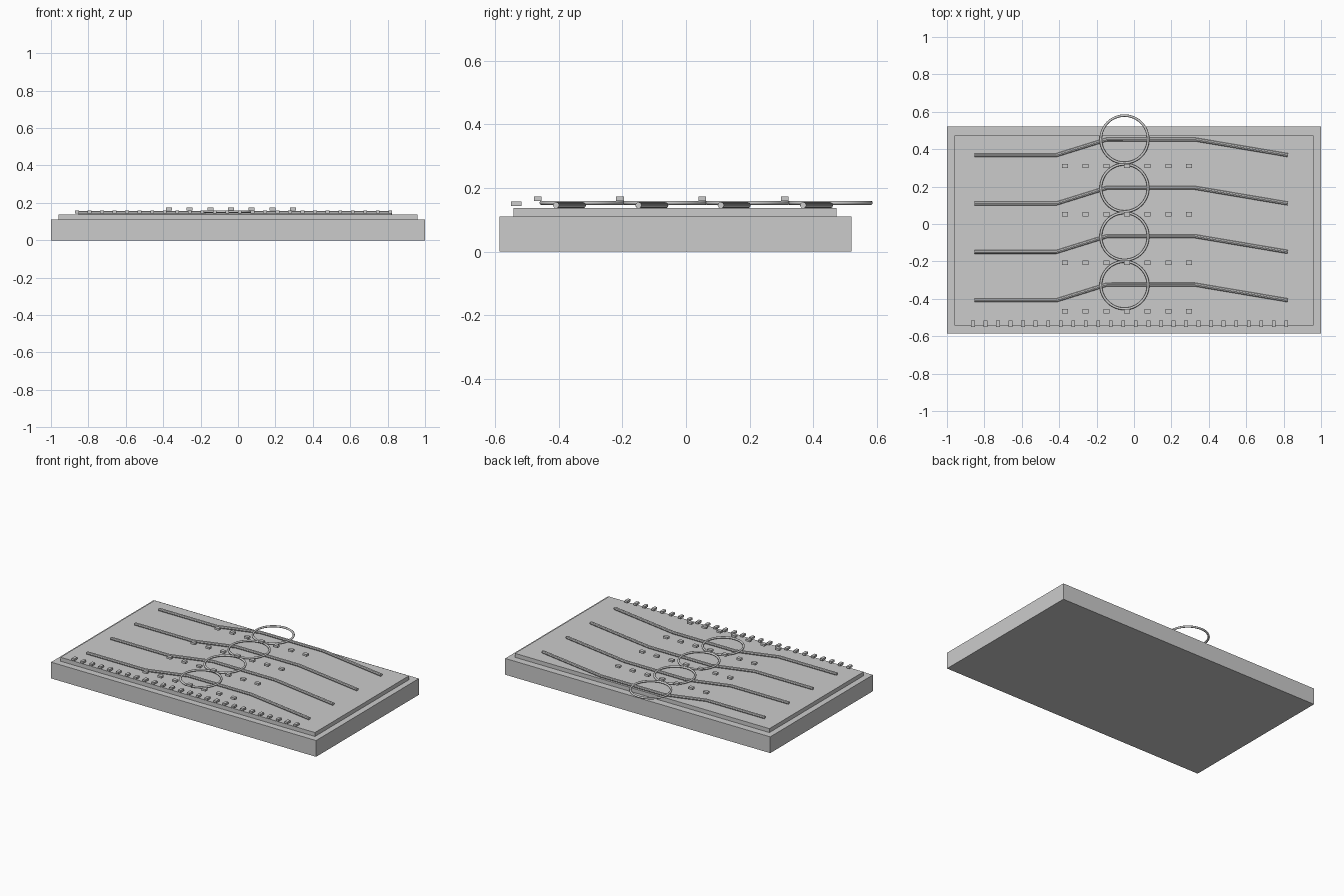
import bpy
import math

cube = bpy.data.objects.get("Cube")
if cube:
    bpy.data.objects.remove(cube, do_unlink=True)

# Single plain grey
GREY = (0.6, 0.6, 0.6, 1.0)
grey = bpy.data.materials.new("plain grey")
grey.use_nodes = True
grey.diffuse_color = GREY
grey.node_tree.nodes["Principled BSDF"].inputs["Base Color"].default_value = GREY

ROWS = 4
ROW_STEP = 0.2587


def finish(obj, name):
    obj.name = name
    obj.data.materials.clear()
    obj.data.materials.append(grey)
    return obj


def block(name, centre, size):
    bpy.ops.mesh.primitive_cube_add(size=1, location=centre)
    obj = bpy.context.object
    obj.scale = size
    bpy.ops.object.transform_apply(location=False, rotation=False, scale=True)
    return finish(obj, name)


def copy_along(source, name, count, step):
    """Repeat an object in the x direction, sharing its mesh."""
    for i in range(1, count):
        twin = source.copy()
        twin.name = f"{name}_{i + 1}"
        twin.location.x += i * step
        bpy.context.collection.objects.link(twin)


def rod(name, points, radius):
    curve = bpy.data.curves.new(name, "CURVE")
    curve.dimensions = "3D"
    curve.bevel_depth = radius
    curve.bevel_resolution = 2
    curve.use_fill_caps = True
    spline = curve.splines.new("POLY")
    spline.points.add(len(points) - 1)
    for p, co in zip(spline.points, points):
        p.co = (*co, 1)
    obj = bpy.data.objects.new(name, curve)
    bpy.context.collection.objects.link(obj)
    bpy.ops.object.select_all(action="DESELECT")
    obj.select_set(True)
    bpy.context.view_layer.objects.active = obj
    bpy.ops.object.convert(target="MESH")
    obj = finish(bpy.context.object, name)
    bpy.ops.object.shade_smooth_by_angle(angle=math.radians(30))
    return obj


# Slab and raised top plate
block("base_slab", (0, -0.033, 0.0555), (2, 1.107, 0.111))
block("top_plate", (0, -0.035, 0.1245), (1.92, 1.014, 0.027))

# Four rows: bent rod, ring over its high section, line of small blocks
for row in range(ROWS):
    shift = row * ROW_STEP
    low, high = shift - 0.408, shift - 0.324
    path = [(-0.852, low), (-0.415, low), (-0.145, high), (0.325, high), (0.823, low)]
    rod(f"bent_rod_{row + 1}", [(x, y, 0.146) for x, y in path], 0.01)

    bpy.ops.mesh.primitive_torus_add(
        location=(-0.051, -0.327 + row * 0.26, 0.1535), major_radius=0.1265,
        minor_radius=0.0068, major_segments=64, minor_segments=10)
    finish(bpy.context.object, f"ring_{row + 1}")
    bpy.ops.object.shade_smooth_by_angle(angle=math.radians(40))

    name = f"row_{row + 1}_block"
    first = block(name, (-0.369, shift - 0.466, 0.167), (0.032, 0.024, 0.014))
    copy_along(first, name, 7, 0.1105)

# Front line of small tabs
tab = block("front_tab", (-0.861, -0.533, 0.151), (0.02, 0.034, 0.014))
copy_along(tab, "front_tab", 26, 0.067)
